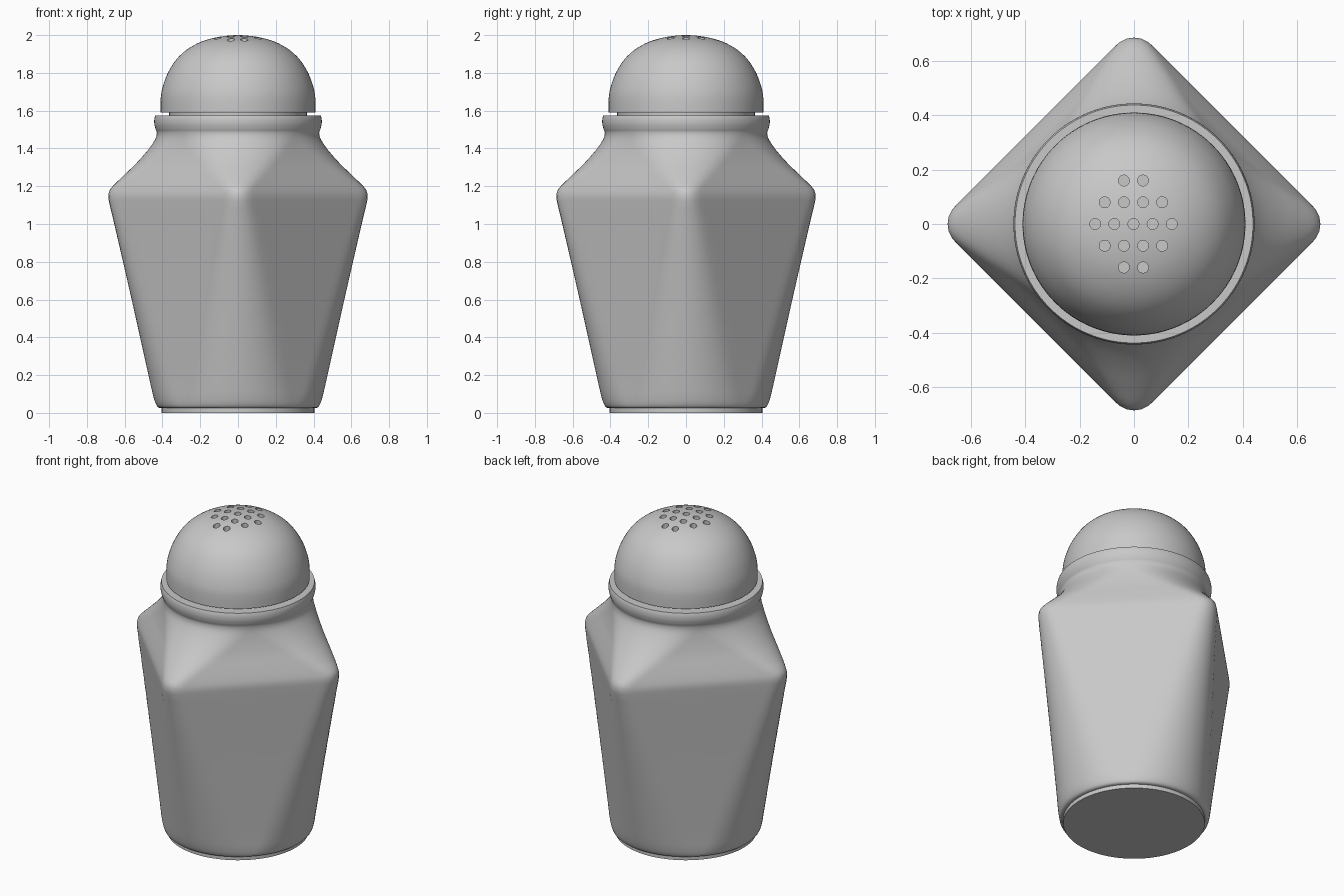
import bpy, bmesh, math

if "Cube" in bpy.data.objects:
    bpy.data.objects.remove(bpy.data.objects["Cube"])

grey = bpy.data.materials.new("light_grey")
grey.diffuse_color = (0.58, 0.58, 0.58, 1)
grey.use_nodes = True
grey.node_tree.nodes["Principled BSDF"].inputs["Base Color"].default_value = grey.diffuse_color


def section_radius(theta, corner, face):
    """Polar radius of a rounded diamond; it is a circle when corner == face."""
    rc = min(face, (face * math.sqrt(2) - corner) / (math.sqrt(2) - 1))
    c = face - rc
    phi = abs((theta % (math.pi / 2)) - math.pi / 4)
    if face * math.tan(phi) <= c:
        return face / math.cos(phi)
    k = c * (math.cos(phi) - math.sin(phi))
    return c * (math.cos(phi) + math.sin(phi)) + math.sqrt(max(0, rc * rc - k * k))


def smooth_path(pts, steps):
    """Catmull-Rom curve through the profile points."""
    ext = [pts[0]] + pts + [pts[-1]]
    out = []
    for i in range(1, len(ext) - 2):
        p0, p1, p2, p3 = ext[i - 1:i + 3]
        for s in range(steps):
            t = s / steps
            out.append(tuple(
                0.5 * (2 * b + (c - a) * t + (2 * a - 5 * b + 4 * c - d) * t * t
                       + (3 * b - a - 3 * c + d) * t ** 3)
                for a, b, c, d in zip(p0, p1, p2, p3)))
    return out + [pts[-1]]


def loft(name, rings, sides):
    """Closed skin over rings given as (z, corner radius, face distance)."""
    bm = bmesh.new()
    loops = []
    for z, corner, face in rings:
        loop = []
        for i in range(sides):
            t = 2 * math.pi * i / sides
            r = section_radius(t, max(corner, face), face)
            loop.append(bm.verts.new((r * math.cos(t), r * math.sin(t), z)))
        loops.append(loop)
    for a, b in zip(loops, loops[1:]):
        for i in range(sides):
            j = (i + 1) % sides
            bm.faces.new((a[i], a[j], b[j], b[i]))
    bm.faces.new(loops[0][::-1])
    bm.faces.new(loops[-1])
    me = bpy.data.meshes.new(name)
    bm.to_mesh(me)
    bm.free()
    me.materials.append(grey)
    ob = bpy.data.objects.new(name, me)
    bpy.context.collection.objects.link(ob)
    return ob


def shade(ob, angle=35):
    bpy.ops.object.select_all(action='DESELECT')
    ob.select_set(True)
    bpy.context.view_layer.objects.active = ob
    bpy.ops.object.shade_smooth_by_angle(angle=math.radians(angle))


# Foot disc
shade(loft("foot", [(0, 0.405, 0.405), (0.035, 0.405, 0.405)], 96))

# Body: round base, diamond waist, round neck with a bead
profile = [
    (0.025, 0.410, 0.410), (0.035, 0.428, 0.424), (0.08, 0.446, 0.432),
    (0.20, 0.474, 0.440), (0.60, 0.563, 0.470), (1.00, 0.655, 0.502),
    (1.10, 0.679, 0.510), (1.15, 0.686, 0.512), (1.19, 0.672, 0.504),
    (1.25, 0.612, 0.484), (1.32, 0.540, 0.459), (1.39, 0.478, 0.440),
    (1.45, 0.438, 0.429), (1.485, 0.430, 0.430), (1.505, 0.437, 0.437),
    (1.53, 0.443, 0.443), (1.555, 0.443, 0.443), (1.575, 0.438, 0.438),
]
shade(loft("body", smooth_path(profile, 4), 160))

# Recessed neck between body and cap
shade(loft("neck", [(1.56, 0.365, 0.365), (1.60, 0.365, 0.365)], 96))

# Domed cap
dome = [(1.59, 0.410), (1.65, 0.410), (1.70, 0.405), (1.76, 0.388),
        (1.81, 0.366), (1.86, 0.335), (1.90, 0.299), (1.935, 0.253),
        (1.965, 0.195), (1.985, 0.130), (1.996, 0.065), (2.0, 0.01)]
cap = loft("cap", smooth_path([(z, r, r) for z, r in dome], 3), 96)

# Shaker holes, cut in rows of 2, 4, 5, 4, 2
bm = bmesh.new()
for row, count in enumerate((2, 4, 5, 4, 2)):
    for k in range(count):
        ret = bmesh.ops.create_cone(bm, cap_ends=True, segments=20,
                                    radius1=0.02, radius2=0.02, depth=0.2)
        x, y = (k - (count - 1) / 2) * 0.0705 - 0.002, (row - 2) * 0.08
        floor = 1.965 - 0.9 * (x * x + y * y)
        bmesh.ops.translate(bm, verts=ret["verts"], vec=(x, y, floor + 0.1))
me = bpy.data.meshes.new("hole_cutters")
bm.to_mesh(me)
bm.free()
me.materials.append(grey)
cutters = bpy.data.objects.new("hole_cutters", me)
bpy.context.collection.objects.link(cutters)
cutters.hide_render = True

shade(cap)
mod = cap.modifiers.new("holes", 'BOOLEAN')
mod.operation = 'DIFFERENCE'
mod.solver = 'EXACT'
mod.object = cutters
bpy.ops.object.modifier_apply(modifier=mod.name)
bpy.data.objects.remove(cutters)
shade(cap)
